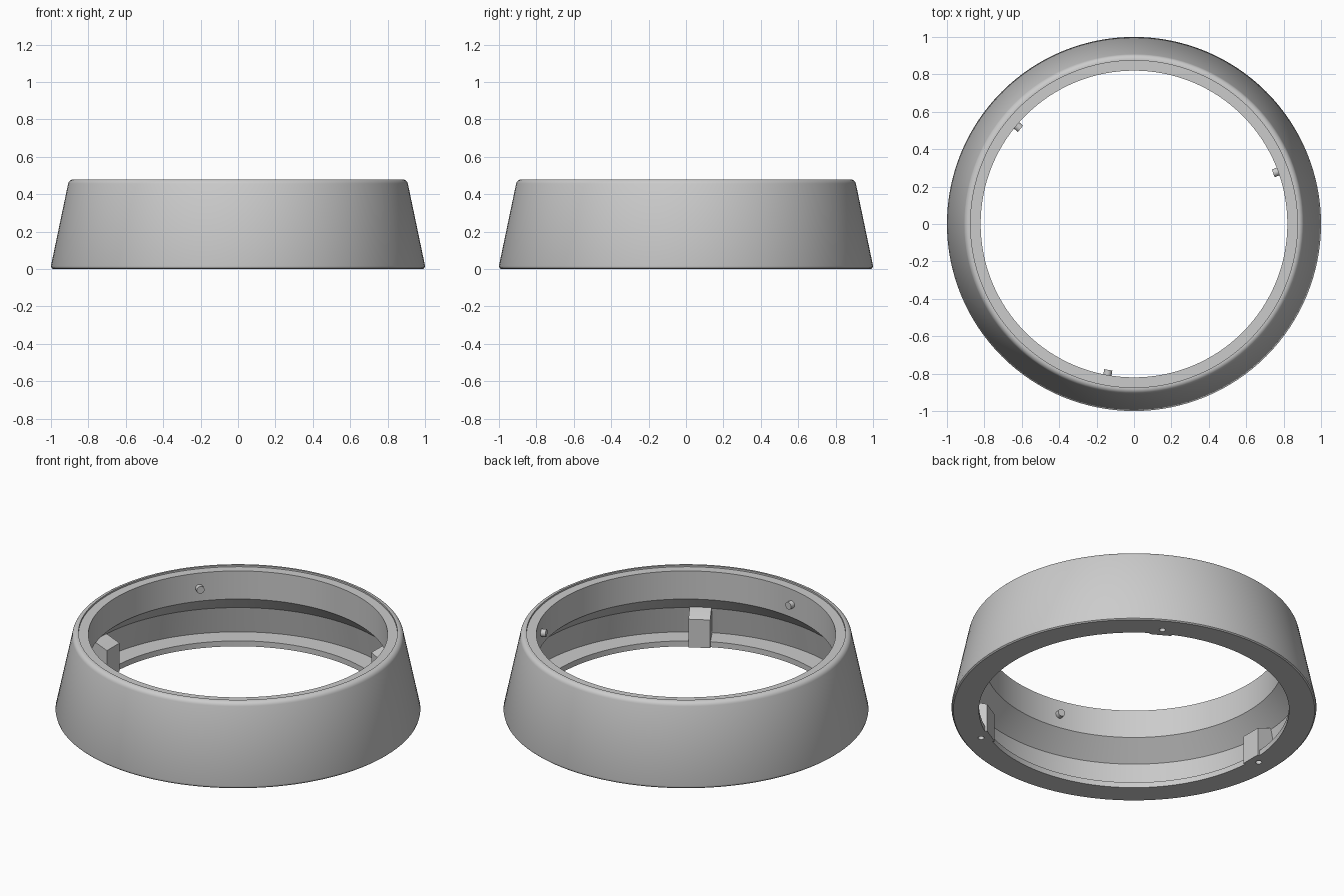
import bpy, bmesh, math
from mathutils import Matrix

if "Cube" in bpy.data.objects:
    bpy.data.objects.remove(bpy.data.objects["Cube"])

grey = bpy.data.materials.new("light grey")
grey.diffuse_color = (0.6, 0.6, 0.6, 1)
grey.use_nodes = True
grey.node_tree.nodes["Principled BSDF"].inputs["Base Color"].default_value = grey.diffuse_color
SEG = 128


def make_object(name, bm):
    bmesh.ops.recalc_face_normals(bm, faces=bm.faces)
    mesh = bpy.data.meshes.new(name)
    bm.to_mesh(mesh)
    bm.free()
    mesh.materials.append(grey)
    obj = bpy.data.objects.new(name, mesh)
    bpy.context.collection.objects.link(obj)
    return obj


def smooth(obj):
    bpy.ops.object.select_all(action='DESELECT')
    obj.select_set(True)
    bpy.context.view_layer.objects.active = obj
    bpy.ops.object.shade_smooth_by_angle(angle=math.radians(30))


def lathe(name, profile):
    """Revolve a closed (radius, height) profile around z."""
    bm = bmesh.new()
    rings = []
    for i in range(SEG):
        a = 2 * math.pi * i / SEG
        rings.append([bm.verts.new((r * math.cos(a), r * math.sin(a), z)) for r, z in profile])
    n = len(profile)
    for i in range(SEG):
        p, q = rings[i], rings[(i + 1) % SEG]
        for j in range(n):
            k = (j + 1) % n
            bm.faces.new((p[j], q[j], q[k], p[k]))
    return make_object(name, bm)


# Hollow tapered ring: rounded shoulder, recessed rim, flared cavity, base flange
shoulder = [(0.879 + 0.03 * math.cos(t), 0.45 + 0.03 * math.sin(t))
            for t in [math.radians(12 + 78 * i / 6) for i in range(7)]]
profile = [(0.85, 0), (0.99, 0), (0.997, 0.006), (1.0, 0.018)] + shoulder + [
    (0.874, 0.48), (0.874, 0.47), (0.82, 0.47), (0.82, 0.30),
    (0.932, 0.196), (0.967, 0.033), (0.85, 0.033)]
ring = lathe("tapered_ring", profile)


def screw_post(name, angle):
    """Sloped-top block standing on the flange against the wall."""
    side = [(0.835, 0), (0.87, 0), (0.87, 0.01), (0.975, 0.01), (0.94, 0.208), (0.925, 0.205), (0.835, 0.17)]
    bm = bmesh.new()
    face = bm.faces.new([bm.verts.new((r, -0.06, z)) for r, z in side])
    ext = bmesh.ops.extrude_face_region(bm, geom=[face])
    bmesh.ops.translate(bm, vec=(0, 0.12, 0),
                        verts=[v for v in ext["geom"] if isinstance(v, bmesh.types.BMVert)])
    bmesh.ops.rotate(bm, cent=(0, 0, 0), matrix=Matrix.Rotation(angle, 3, 'Z'), verts=bm.verts)
    return make_object(name, bm)


def cylinder(name, radius, depth, matrix):
    bm = bmesh.new()
    bmesh.ops.create_cone(bm, cap_ends=True, segments=24, radius1=radius, radius2=radius,
                          depth=depth, matrix=matrix)
    return make_object(name, bm)


def cut(obj, cutter):
    mod = obj.modifiers.new("screw_hole", 'BOOLEAN')
    mod.operation = 'DIFFERENCE'
    mod.solver = 'EXACT'
    mod.object = cutter


cutters = []
for i in range(3):
    # Screw posts with blind holes opening through the base
    a = math.radians(60 + 120 * i)
    post = screw_post(f"screw_post_{i + 1}", a)
    hole = cylinder(f"hole_cutter_{i + 1}", 0.017, 0.24,
                    Matrix.Translation((0.892 * math.cos(a), 0.892 * math.sin(a), 0)))
    hole.hide_render = True
    hole.hide_set(True)
    cutters.append(hole)
    cut(post, hole)
    cut(ring, hole)
    # Small locating pins pointing inward from the upper bore
    b = math.radians(20 + 120 * i)
    pin = cylinder(f"locating_pin_{i + 1}", 0.022, 0.05,
                   Matrix.Rotation(b, 4, 'Z') @ Matrix.Translation((0.817, 0, 0.38))
                   @ Matrix.Rotation(math.pi / 2, 4, 'Y'))
    smooth(pin)

# Apply the hole cuts, remove the cutters, then shade
bpy.context.view_layer.update()
for obj in [o for o in bpy.data.objects if o.modifiers]:
    bpy.ops.object.select_all(action='DESELECT')
    obj.select_set(True)
    bpy.context.view_layer.objects.active = obj
    for mod in list(obj.modifiers):
        bpy.ops.object.modifier_apply(modifier=mod.name)
    smooth(obj)
for c in cutters:
    bpy.data.objects.remove(c)
